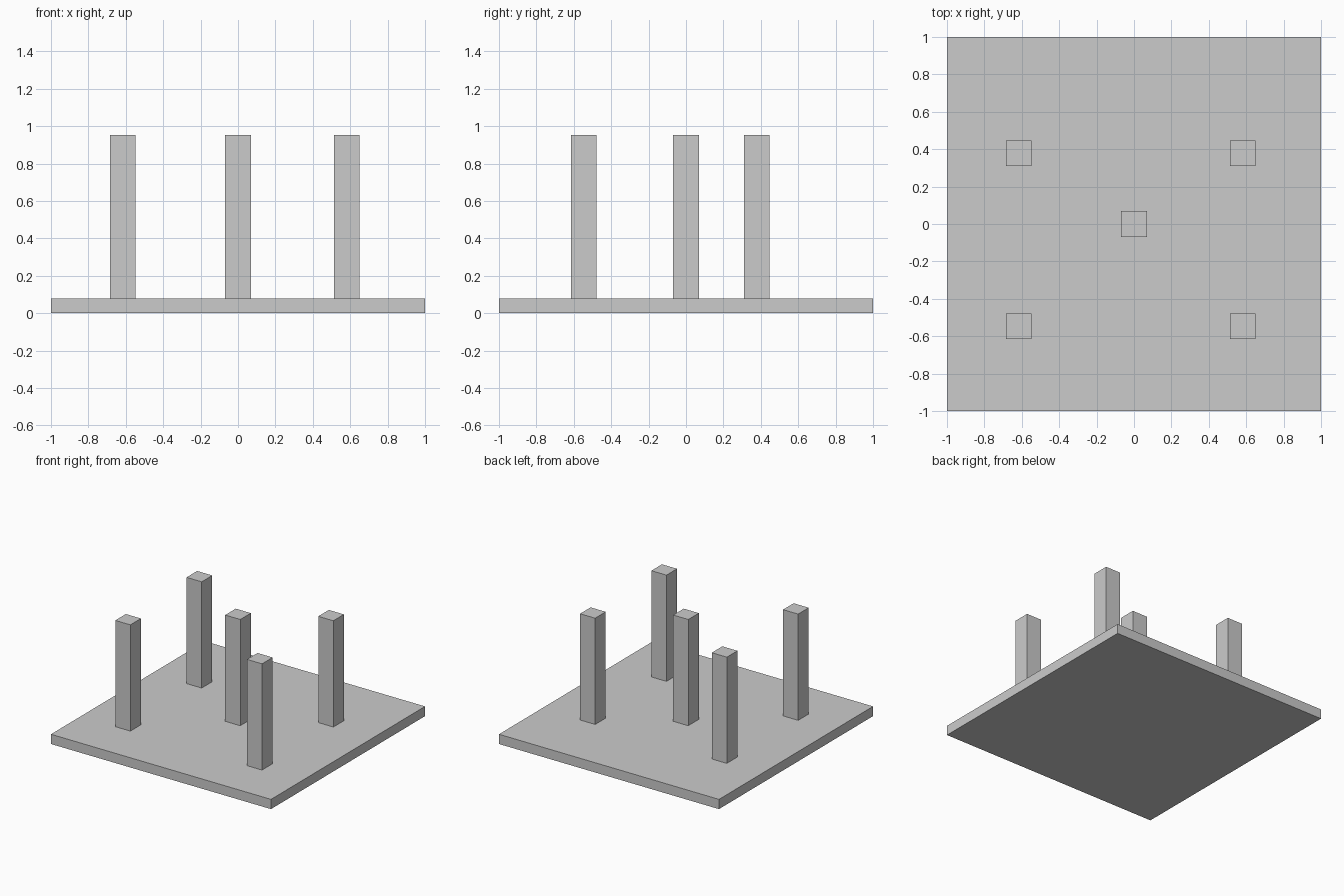
import bpy

if "Cube" in bpy.data.objects:
    bpy.data.objects.remove(bpy.data.objects["Cube"])


def box(name, x, y, z0, z1, width):
    """Square-section box standing between heights z0 and z1."""
    bpy.ops.mesh.primitive_cube_add(size=1, location=(x, y, (z0 + z1) / 2))
    obj = bpy.context.object
    obj.name = name
    obj.scale = (width, width, z1 - z0)
    bpy.ops.object.transform_apply(location=False, rotation=False, scale=True)
    return obj


PLATE_TOP = 0.08
POST_TOP = 0.953
POST_WIDTH = 0.137

# Flat base plate
box("base_plate", 0, 0, 0, PLATE_TOP, 2)

# Five square posts: one in the middle, four near the corners
posts = {"centre_post": (0, 0)}
for side, x in (("left", -0.616), ("right", 0.581)):
    for end, y in (("front", -0.547), ("back", 0.379)):
        posts[f"{end}_{side}_post"] = (x, y)

for name, (x, y) in posts.items():
    box(name, x, y, PLATE_TOP, POST_TOP, POST_WIDTH)
